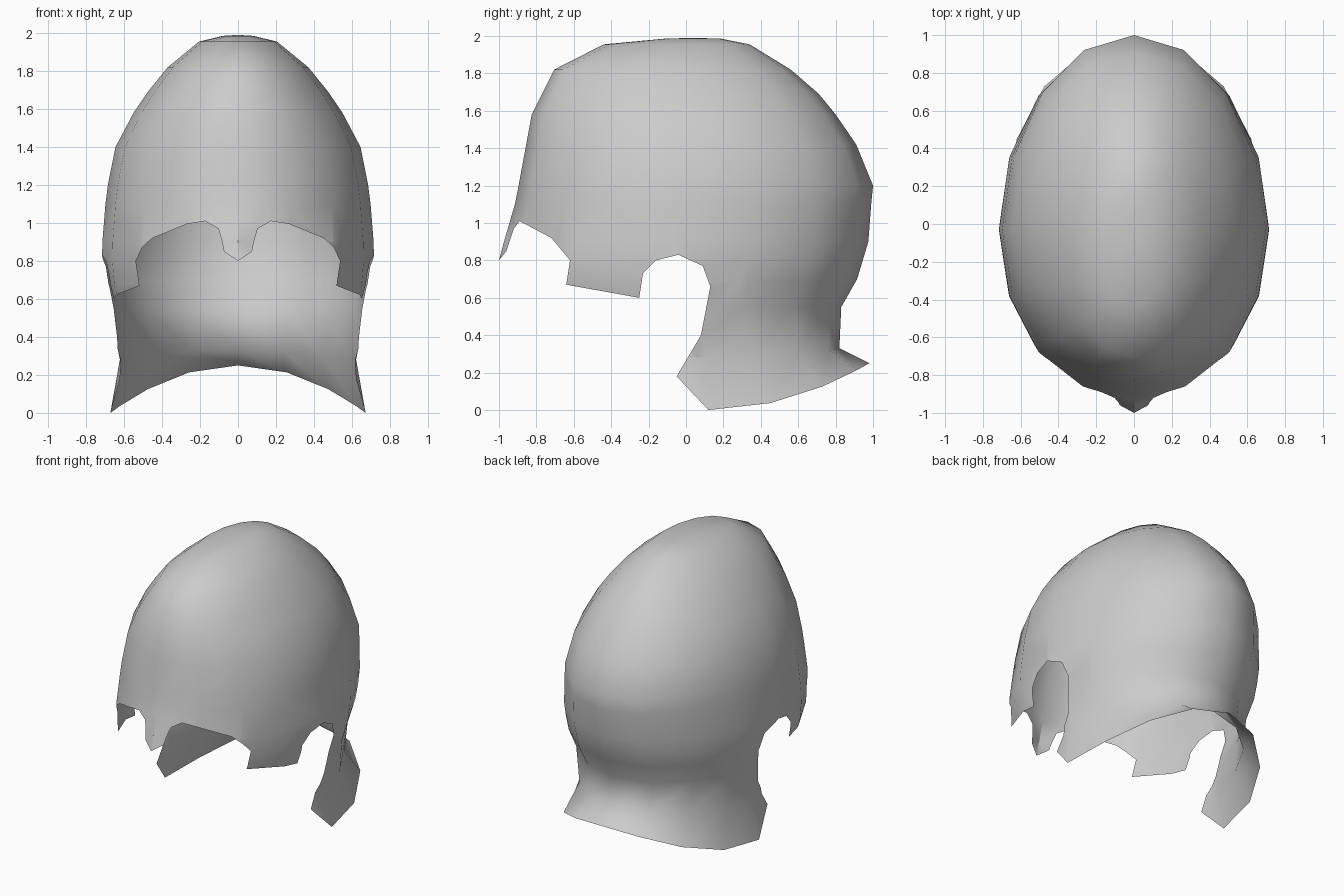
import bpy, bmesh, math
from mathutils import Vector

if "Cube" in bpy.data.objects:
    bpy.data.objects.remove(bpy.data.objects["Cube"])

SEG = 16
# Rings, rim to crown: side z, back z, half width, centre y, front y, back y, nose ridge bump
RINGS = [
    (0.00, 0.25, 0.672, 0.12, -0.80, 0.98, 0.0),
    (0.28, 0.33, 0.622, 0.06, -0.85, 0.82, 0.0),
    (0.55, 0.55, 0.675, -0.02, -0.93, 0.83, 0.0),
    (0.68, 0.70, 0.705, -0.03, -0.95, 0.915, 0.03),
    (0.80, 0.80, 0.716, -0.03, -0.95, 0.945, 0.05),
    (0.90, 0.90, 0.714, -0.03, -0.945, 0.975, 0.028),
    (1.10, 1.10, 0.698, -0.03, -0.91, 0.99, 0.005),
    (1.20, 1.20, 0.685, -0.03, -0.895, 1.00, 0.0),
    (1.40, 1.42, 0.645, -0.03, -0.858, 0.91, 0.0),
    (1.58, 1.58, 0.550, -0.03, -0.825, 0.80, 0.0),
    (1.69, 1.69, 0.475, -0.04, -0.77, 0.71, 0.0),
    (1.82, 1.82, 0.370, -0.06, -0.705, 0.56, 0.0),
    (1.955, 1.955, 0.205, -0.03, -0.44, 0.34, 0.0),
    (1.985, 1.985, 0.080, 0.03, -0.12, 0.19, 0.0),
]
# Face and ear opening in the side view (y, z)
OPENING = [(-1.3, 0.8), (-1.0, 0.8), (-0.96, 0.85), (-0.92, 0.97), (-0.89, 1.01),
           (-0.72, 0.92), (-0.62, 0.8), (-0.64, 0.67), (-0.25, 0.6), (-0.23, 0.73),
           (-0.16, 0.8), (-0.04, 0.83), (0.09, 0.77), (0.13, 0.66), (0.08, 0.4),
           (-0.05, 0.18), (0.12, 0.0), (0.12, -0.3), (-1.3, -0.3)]


def inside(p, poly):
    hit = False
    for (y1, z1), (y2, z2) in zip(poly, poly[1:] + poly[:1]):
        if (z1 > p.z) != (z2 > p.z) and p.y < y1 + (p.z - z1) * (y2 - y1) / (z2 - z1):
            hit = not hit
    return hit


def ring_point(ring, k):
    zs, zb, w, yc, yf, yb, bump = ring
    t = 2 * math.pi * k / SEG
    c, s = math.cos(t), math.sin(t)
    y = yc + s * ((yb - yc) if s > 0 else (yc - yf))
    if k == SEG * 3 // 4:
        y -= bump
    return (w * c, y, zs + (zb - zs) * (s * s if s > 0 else 0))


# Lofted shell with a closed crown
bm = bmesh.new()
rows = [[bm.verts.new(ring_point(r, k)) for k in range(SEG)] for r in RINGS]
for a, b in zip(rows, rows[1:]):
    for k in range(SEG):
        n = (k + 1) % SEG
        bm.faces.new((a[k], a[n], b[n], b[k]))
pole = bm.verts.new((0, 0.04, 1.99))
for k in range(SEG):
    bm.faces.new((rows[-1][k], rows[-1][(k + 1) % SEG], pole))

# Score the shell along the opening outline, then remove what lies inside it
for (y1, z1), (y2, z2) in zip(OPENING[:-2], OPENING[1:-1]):
    near = []
    for f in bm.faces:
        ys = [v.co.y for v in f.verts]
        zs = [v.co.z for v in f.verts]
        if (min(ys) <= max(y1, y2) + .01 and max(ys) >= min(y1, y2) - .01 and
                min(zs) <= max(z1, z2) + .01 and max(zs) >= min(z1, z2) - .01):
            near.append(f)
    geom = set(near)
    for f in near:
        geom.update(f.edges)
        geom.update(f.verts)
    bmesh.ops.bisect_plane(bm, geom=list(geom), dist=1e-5, plane_co=Vector((0, y1, z1)),
                           plane_no=Vector((0, z2 - z1, y1 - y2)).normalized())
bmesh.ops.triangulate(bm, faces=[f for f in bm.faces if len(f.verts) > 4])
gone = [f for f in bm.faces if inside(f.calc_center_median(), OPENING)]
bmesh.ops.delete(bm, geom=gone, context='FACES')
bmesh.ops.recalc_face_normals(bm, faces=bm.faces)

mesh = bpy.data.meshes.new("helmet_shell")
bm.to_mesh(mesh)
bm.free()
helmet = bpy.data.objects.new("helmet_shell", mesh)
bpy.context.collection.objects.link(helmet)
for p in mesh.polygons:
    p.use_smooth = True
